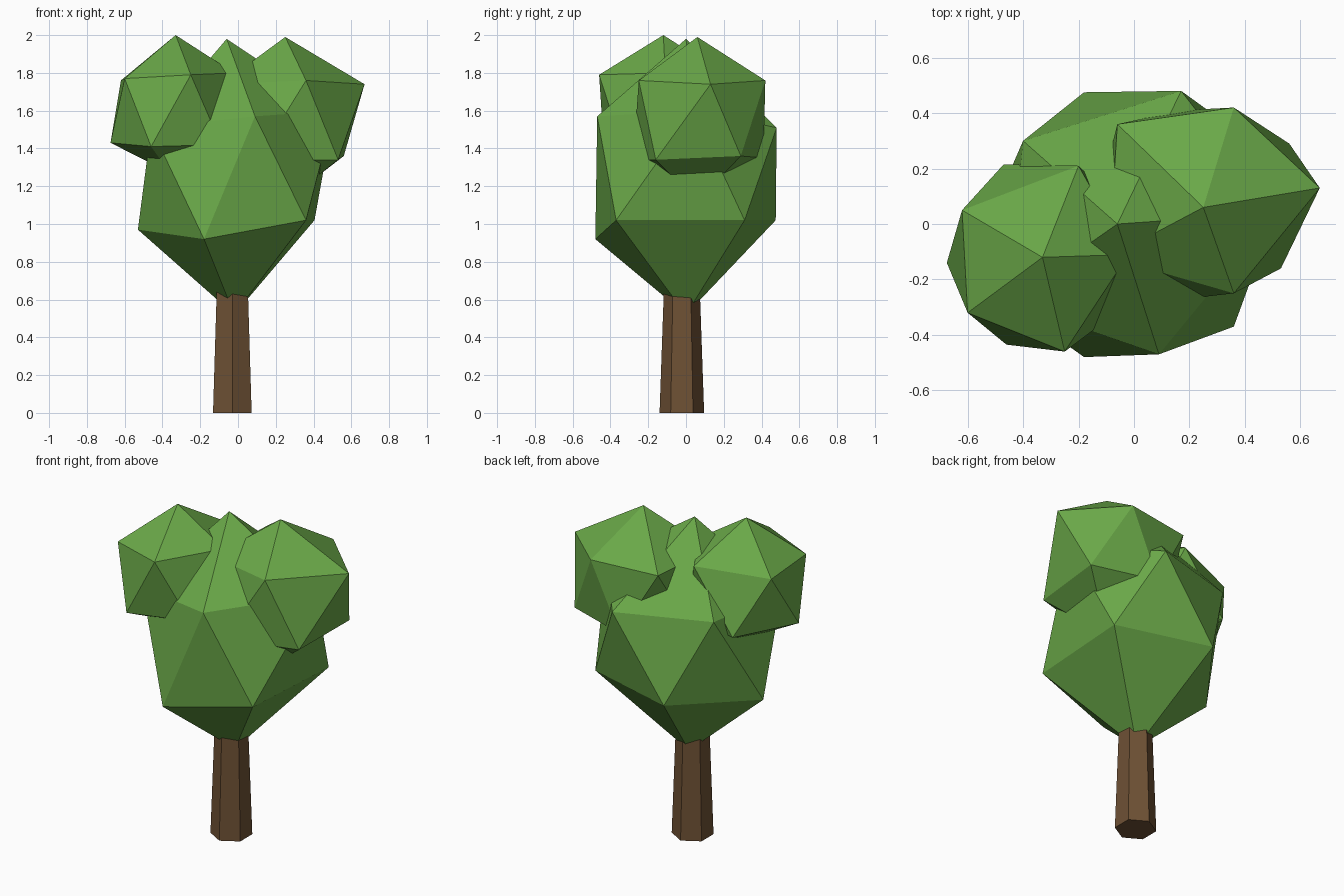
import bpy, bmesh, math

if "Cube" in bpy.data.objects:
    bpy.data.objects.remove(bpy.data.objects["Cube"])


def material(name, rgb):
    m = bpy.data.materials.new(name)
    m.diffuse_color = (*rgb, 1)
    m.use_nodes = True
    m.node_tree.nodes["Principled BSDF"].inputs["Base Color"].default_value = m.diffuse_color
    return m


leaf = material("leaf green", (0.144, 0.392, 0.065))
bark = material("bark brown", (0.156, 0.082, 0.035))


def finish(name, bm, mat):
    bmesh.ops.recalc_face_normals(bm, faces=bm.faces)
    mesh = bpy.data.meshes.new(name)
    bm.to_mesh(mesh)
    bm.free()
    mesh.materials.append(mat)
    ob = bpy.data.objects.new(name, mesh)
    bpy.context.collection.objects.link(ob)
    return ob


def foliage(name, top, upper, lower, bottom):
    """Irregular 20-sided clump: two five-point rings between two poles.
    Lower point i sits between upper points i and i + 1."""
    bm = bmesh.new()
    t, b = bm.verts.new(top), bm.verts.new(bottom)
    u = [bm.verts.new(p) for p in upper]
    w = [bm.verts.new(p) for p in lower]
    for i in range(5):
        j = (i + 1) % 5
        for tri in ((t, u[i], u[j]), (u[i], w[i], u[j]),
                    (w[i], w[j], u[j]), (b, w[j], w[i])):
            bm.faces.new(tri)
    return finish(name, bm, leaf)


# Large central crown
foliage("main_crown", (-0.06, 0, 1.98),
        [(0.09, -0.47, 1.57), (0.51, 0.04, 1.6), (0.17, 0.48, 1.51),
         (-0.40, 0.30, 1.53), (-0.46, -0.28, 1.51)],
        [(0.36, -0.37, 1.02), (0.405, 0.31, 1.02), (-0.18, 0.475, 1.02),
         (-0.53, 0.0, 0.97), (-0.18, -0.48, 0.92)],
        (-0.02, 0, 0.52))

# Smaller clump on the left
foliage("left_clump", (-0.33, -0.12, 2.0),
        [(-0.25, -0.46, 1.79), (-0.02, -0.11, 1.80), (-0.20, 0.21, 1.79),
         (-0.62, 0.05, 1.76), (-0.60, -0.32, 1.77)],
        [(-0.09, -0.34, 1.42), (-0.08, 0.09, 1.42), (-0.47, 0.215, 1.42),
         (-0.675, -0.14, 1.43), (-0.46, -0.435, 1.41)],
        (-0.36, -0.12, 1.27))

# Smaller clump on the right
foliage("right_clump", (0.25, 0.06, 1.99),
        [(0.36, -0.25, 1.76), (0.67, 0.13, 1.74), (0.36, 0.42, 1.76),
         (-0.06, 0.36, 1.75), (-0.09, -0.12, 1.74)],
        [(0.53, -0.16, 1.34), (0.56, 0.29, 1.36), (0.17, 0.41, 1.35),
         (-0.12, 0.12, 1.35), (0.10, -0.28, 1.34)],
        (0.25, 0.06, 1.12))

# Tapered six-sided trunk
bm = bmesh.new()
bmesh.ops.create_cone(bm, cap_ends=True, segments=6, radius1=0.118,
                      radius2=0.09, depth=0.8)
bmesh.ops.translate(bm, verts=bm.verts, vec=(0, 0, 0.4))
trunk = finish("trunk", bm, bark)
trunk.location = (-0.03, -0.022, 0)
# a corner faces front and back
if abs(max(v.co.y for v in trunk.data.vertices) - 0.118) > 0.005:
    trunk.rotation_euler.z = math.radians(30)
